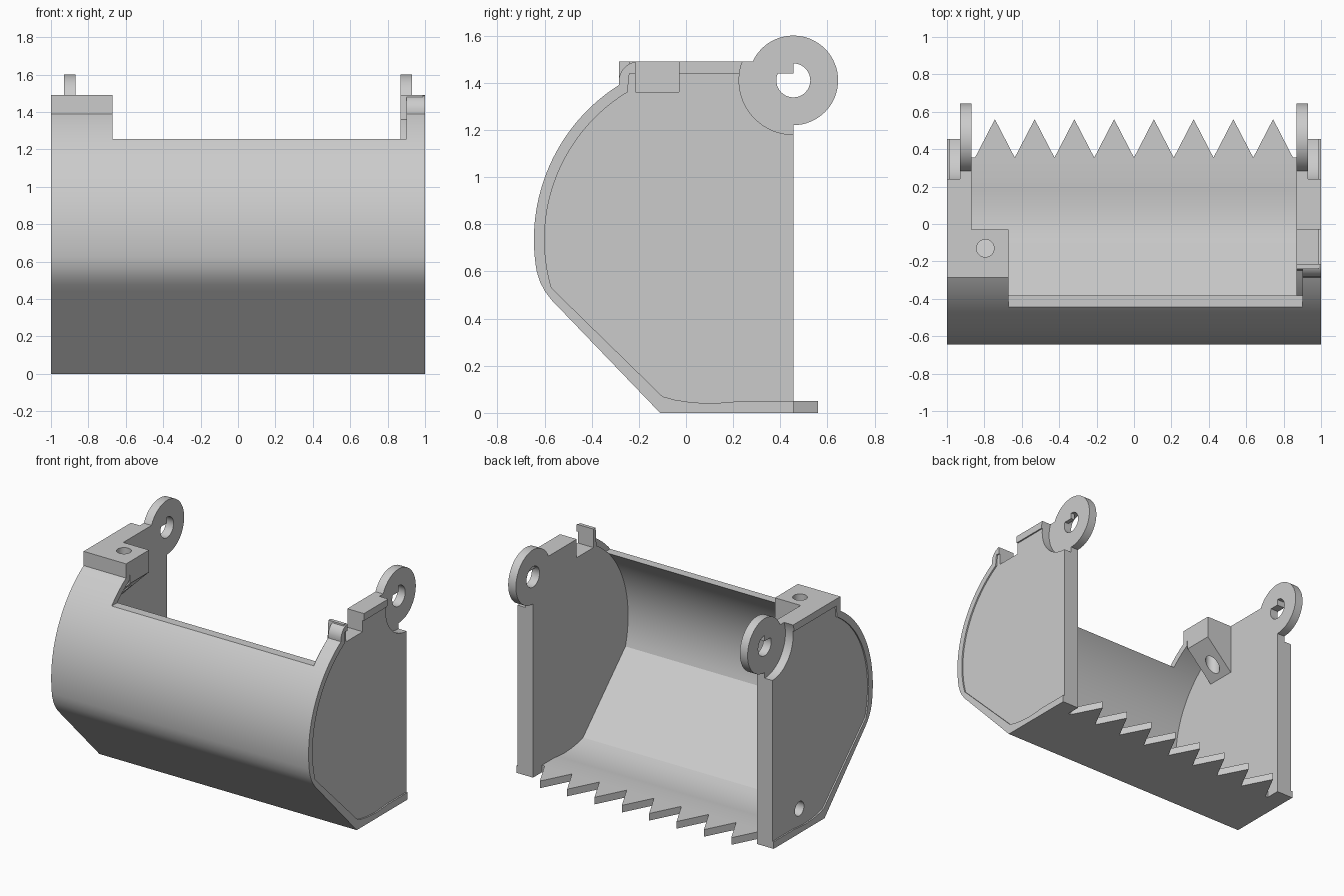
import bpy, bmesh
from math import sin, cos, asin, pi
from mathutils import Vector

if "Cube" in bpy.data.objects:
    bpy.data.objects.remove(bpy.data.objects["Cube"], do_unlink=True)

steel = bpy.data.materials.new("light grey steel")
steel.use_nodes = True
GREY = (0.6, 0.6, 0.6, 1)
steel.diffuse_color = GREY
steel.node_tree.nodes["Principled BSDF"].inputs["Base Color"].default_value = GREY


def prism(name, points, axis, lo, hi):
    """Extrude a flat outline along one axis."""
    place = {"x": lambda a, b, d: (d, a, b),
             "y": lambda a, b, d: (a, d, b),
             "z": lambda a, b, d: (a, b, d)}[axis]
    bm = bmesh.new()
    ends = [[bm.verts.new(place(a, b, d)) for a, b in points] for d in (lo, hi)]
    n = len(points)
    bm.faces.new(ends[0])
    bm.faces.new(ends[1][::-1])
    for i in range(n):
        j = (i + 1) % n
        bm.faces.new((ends[0][j], ends[0][i], ends[1][i], ends[1][j]))
    bmesh.ops.recalc_face_normals(bm, faces=bm.faces)
    mesh = bpy.data.meshes.new(name)
    bm.to_mesh(mesh)
    bm.free()
    mesh.materials.append(steel)
    obj = bpy.data.objects.new(name, mesh)
    bpy.context.collection.objects.link(obj)
    return obj


def combine(targets, tool, operation="DIFFERENCE"):
    """Apply a boolean to each target and throw the tool away."""
    for obj in targets:
        mod = obj.modifiers.new("cut", "BOOLEAN")
        mod.operation = operation
        mod.solver = "EXACT"
        mod.object = tool
        bpy.context.view_layer.objects.active = obj
        bpy.ops.object.modifier_apply(modifier=mod.name)
    bpy.data.objects.remove(tool, do_unlink=True)


def rect(a0, a1, b0, b1):
    return [(a0, b0), (a1, b0), (a1, b1), (a0, b1)]


def circle(a, b, r, n=48):
    return [(a + r * cos(2 * pi * i / n), b + r * sin(2 * pi * i / n)) for i in range(n)]


def back_arc(r, z0, z1, n=32):
    """Curved back of the bucket, from height z0 to z1."""
    a0, a1 = asin((z0 - 0.735) / r), asin((z1 - 0.735) / r)
    angles = [a0 + (a1 - a0) * i / n for i in range(n + 1)]
    return [(0.131 - r * cos(a), 0.735 + r * sin(a)) for a in angles]


TOP, BACK = 1.49, 0.455
PIN = (BACK, 1.41)

# Shell: one C-shaped section (y, z) running the whole width
outer = [(-0.11, 0), (-0.53, 0.437), (-0.568, 0.476), (-0.598, 0.515), (-0.619, 0.555)]
outer += back_arc(0.776, 0.6, 1.39)
floor = [(0.23, 0.05), (0.18, 0.045), (0.1, 0.04), (0.02, 0.045), (-0.05, 0.056), (-0.1, 0.07)]
inner = floor + back_arc(0.731, 0.53, 1.36)
rim = [(-0.285, TOP), (BACK, TOP), (BACK, 1.44), (-0.24, 1.44)]
shell = prism("bucket_shell", [(0.6, 0)] + outer + rim + inner[::-1] + [(0.6, 0.05)], "x", -1, 1)

# Wide opening above the back
combine([shell], prism("opening", rect(-0.67, 0.9, 1.255, 1.7), "y", -0.8, 0.8))
combine([shell], prism("rim_gap", rect(-0.87, 0, -0.03, 0.7), "z", 1.3, 1.7))

# Saw-tooth front lip
teeth, pitch = 8, 0.2125
lip = [(-1.1, BACK), (-0.87, BACK), (-0.87, 0.355)]
for i in range(teeth):
    x = -0.85 + i * pitch
    lip += [(x, 0.355), (x + pitch / 2, 0.56)]
lip += [(0.85, 0.355), (0.87, 0.355), (0.87, BACK), (1.1, BACK), (1.1, 0.8), (-1.1, 0.8)]
combine([shell], prism("tooth_cutter", lip, "z", -0.2, 0.2))

# Side walls, recessed slightly inside the rim, each with a pivot lug
walls = []
panel = [(BACK, 0.05)] + inner + [(-0.24, TOP), (BACK, TOP)]
for side, s in (("left", 1), ("right", -1)):
    def span(a, b):
        return sorted((s * a, s * b))
    wall = prism(side + "_side_wall", panel, "x", *span(0.87, 0.99))
    combine([wall, shell], prism("clearance", circle(*PIN, 0.23, 64), "x", *span(0.93, 1.2)))
    combine([wall], prism("lug", circle(*PIN, 0.19, 64), "x", *span(0.87, 0.93)), "UNION")
    combine([wall], prism("pin_hole", circle(*PIN, 0.072), "x", *span(0.8, 1.2)))
    walls.append(wall)
left_wall, right_wall = walls

# Notch and rounded tab on the left wall
combine([left_wall, shell], prism("notch", rect(-0.215, -0.03, 1.36, 1.7), "x", 0.8, 1.2))
arc = [(-0.2 - 0.085 * cos(i * pi / 24), 1.405 + 0.085 * sin(i * pi / 24)) for i in range(13)]
combine([shell], prism("tab_round", arc + [(-0.2, 1.7), (-0.4, 1.7), (-0.4, 1.405)],
                       "x", 0.8, 1.2))

# Drain hole in the right wall
combine([right_wall], prism("drain", circle(0.155, 0.165, 0.05), "x", -1.2, -0.8))

# Mounting bracket with sloped underside and vertical bolt hole
bracket = prism("mounting_bracket",
                [(-0.9, TOP), (-0.67, TOP), (-0.67, 1.335), (-0.9, 1.105)], "y", -0.24, -0.03)
combine([bracket, shell], prism("bolt_hole", circle(-0.795, -0.13, 0.047), "z", 1, 1.7))

# Smooth curved faces, keep edges crisp
bpy.ops.object.select_all(action="DESELECT")
for obj in [shell, bracket] + walls:
    obj.select_set(True)
bpy.context.view_layer.objects.active = shell
bpy.ops.object.shade_smooth_by_angle(angle=0.42)
